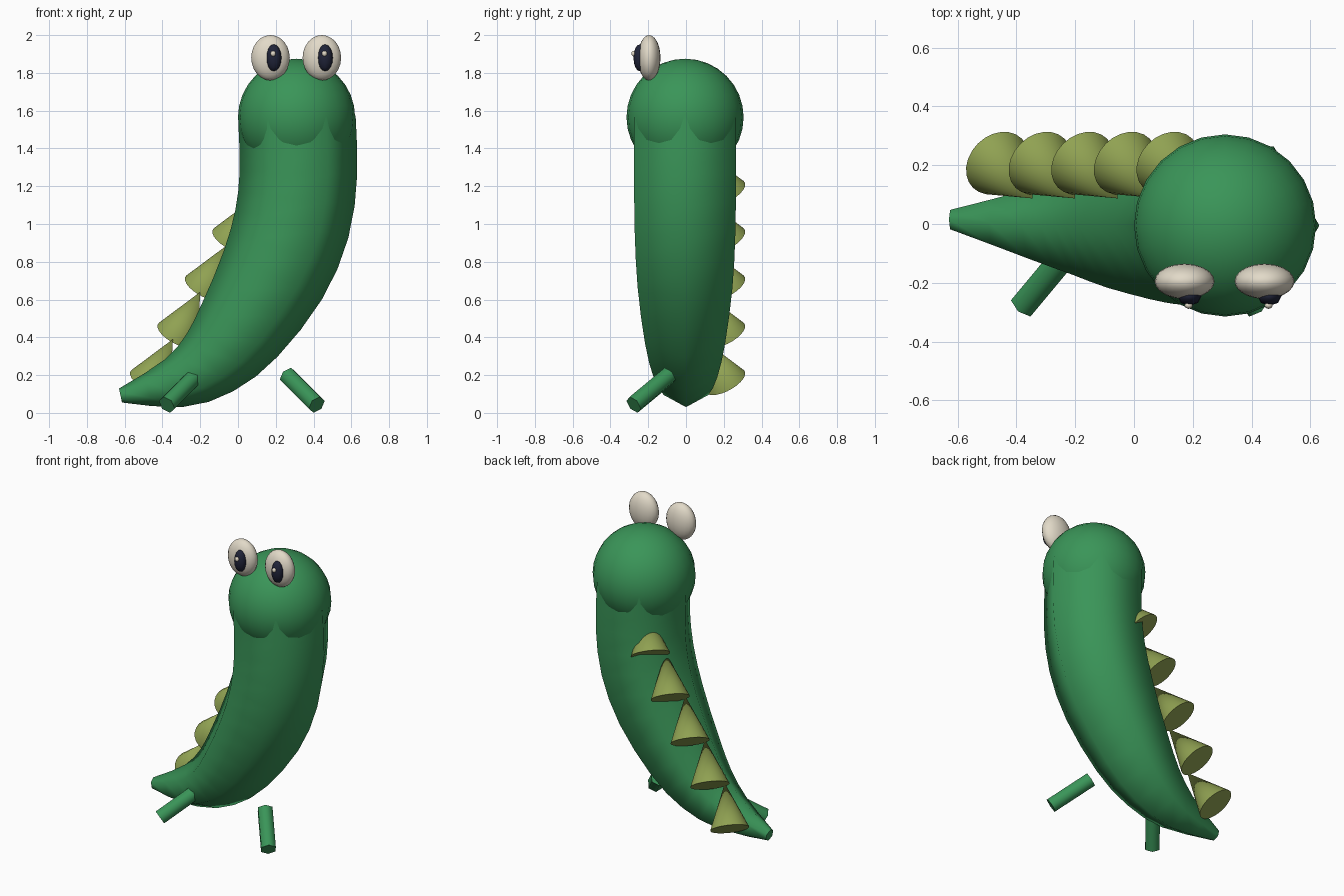
import bpy, bmesh, math
from mathutils import Vector, Matrix

if "Cube" in bpy.data.objects:
    bpy.data.objects.remove(bpy.data.objects["Cube"])


def material(name, rgb):
    m = bpy.data.materials.new(name)
    m.diffuse_color = (*rgb, 1)
    m.use_nodes = True
    m.node_tree.nodes["Principled BSDF"].inputs["Base Color"].default_value = m.diffuse_color
    return m


GREEN = material("skin_green", (0.042, 0.30, 0.098))
OLIVE = material("spine_olive", (0.28, 0.36, 0.085))
CREAM = material("eye_cream", (0.76, 0.70, 0.58))
DARK = material("pupil_dark", (0.014, 0.017, 0.04))


def finish(bm, name, mat, angle):
    bmesh.ops.recalc_face_normals(bm, faces=bm.faces)
    me = bpy.data.meshes.new(name)
    bm.to_mesh(me)
    bm.free()
    me.materials.append(mat)
    ob = bpy.data.objects.new(name, me)
    bpy.context.collection.objects.link(ob)
    bpy.ops.object.select_all(action='DESELECT')
    ob.select_set(True)
    bpy.context.view_layer.objects.active = ob
    bpy.ops.object.shade_smooth_by_angle(angle=math.radians(angle))
    return ob


def ellipsoid(name, mat, centre, radii, seg, rings):
    bm = bmesh.new()
    bmesh.ops.create_uvsphere(
        bm, u_segments=seg, v_segments=rings, radius=1,
        matrix=Matrix.Translation(centre) @ Matrix.Diagonal((*radii, 1)))
    return finish(bm, name, mat, 80)


def cone(name, mat, start, end, r1, r2, seg, angle):
    a, b = Vector(start), Vector(end)
    axis = b - a
    rot = axis.to_track_quat('Z', 'Y').to_matrix().to_4x4()
    bm = bmesh.new()
    bmesh.ops.create_cone(
        bm, cap_ends=True, segments=seg, radius1=r1, radius2=r2,
        depth=axis.length, matrix=Matrix.Translation((a + b) / 2) @ rot)
    return finish(bm, name, mat, angle)


def spline(points, steps):
    """Catmull-Rom samples through the given points."""
    p = [2 * points[0] - points[1]] + points + [2 * points[-1] - points[-2]]
    out = []
    for i in range(1, len(p) - 2):
        a, b, c, d = p[i - 1:i + 3]
        for k in range(steps):
            t = k / steps
            out.append(0.5 * (2 * b + (c - a) * t + (2 * a - 5 * b + 4 * c - d) * t ** 2
                              + (3 * b - a - 3 * c + d) * t ** 3))
    return out + [points[-1]]


# Body and tail: six-sided tube along a curved spine (x, y, z, radius)
spine = [Vector(v) for v in (
    (-0.622, 0.015, 0.092, 0.038), (-0.34, 0.0, 0.158, 0.135),
    (-0.15, -0.003, 0.265, 0.195), (0.01, -0.005, 0.44, 0.245),
    (0.185, -0.005, 0.73, 0.29), (0.285, -0.005, 1.0, 0.308),
    (0.32, -0.005, 1.27, 0.311), (0.312, -0.005, 1.56, 0.311))]
path = spline(spine, 2)
bm = bmesh.new()
rings = []
for i, p in enumerate(path):
    tangent = (path[min(i + 1, len(path) - 1)] - path[max(i - 1, 0)]).xyz
    side = Vector((tangent.z, 0, -tangent.x)).normalized()
    ring = []
    for k in range(6):
        a = k * math.tau / 6
        ring.append(bm.verts.new(
            p.xyz + p.w * (side * math.cos(a) + Vector((0, math.sin(a), 0)))))
    rings.append(ring)
for lower, upper in zip(rings, rings[1:]):
    for k in range(6):
        j = (k + 1) % 6
        bm.faces.new((lower[k], lower[j], upper[j], upper[k]))
bm.faces.new(rings[0])
bm.faces.new(rings[-1])
finish(bm, "body", GREEN, 66)

# Head
ellipsoid("head", GREEN, (0.31, -0.005, 1.565), (0.31, 0.31, 0.31), 24, 16)

# Eyes with pupils and glints
for tag, x in (("left", 0.172), ("right", 0.444)):
    ellipsoid("eye_" + tag, CREAM, (x, -0.195, 1.88), (0.102, 0.06, 0.12), 20, 12)
    ellipsoid("pupil_" + tag, DARK, (x + 0.017, -0.245, 1.88), (0.041, 0.033, 0.071), 8, 8)
    ellipsoid("glint_" + tag, CREAM, (x + 0.014, -0.277, 1.902), (0.014, 0.012, 0.015), 8, 6)

# Front legs, mirrored about x = 0.02
for tag, s in (("left", -1), ("right", 1)):
    cone("leg_" + tag, GREEN, (0.02 + s * 0.397, -0.277, 0.043),
         (0.02 + s * 0.243, -0.092, 0.197), 0.05, 0.05, 6, 66)

# Row of spines climbing the back
for i in range(5):
    base = Vector((-0.465 + 0.145 * i, 0.207, 0.165 + 0.25 * i))
    cone("back_spine_%d" % (i + 1), OLIVE, base, base + Vector((0.12, -0.12, 0.225)),
         0.118, 0, 24, 50)
